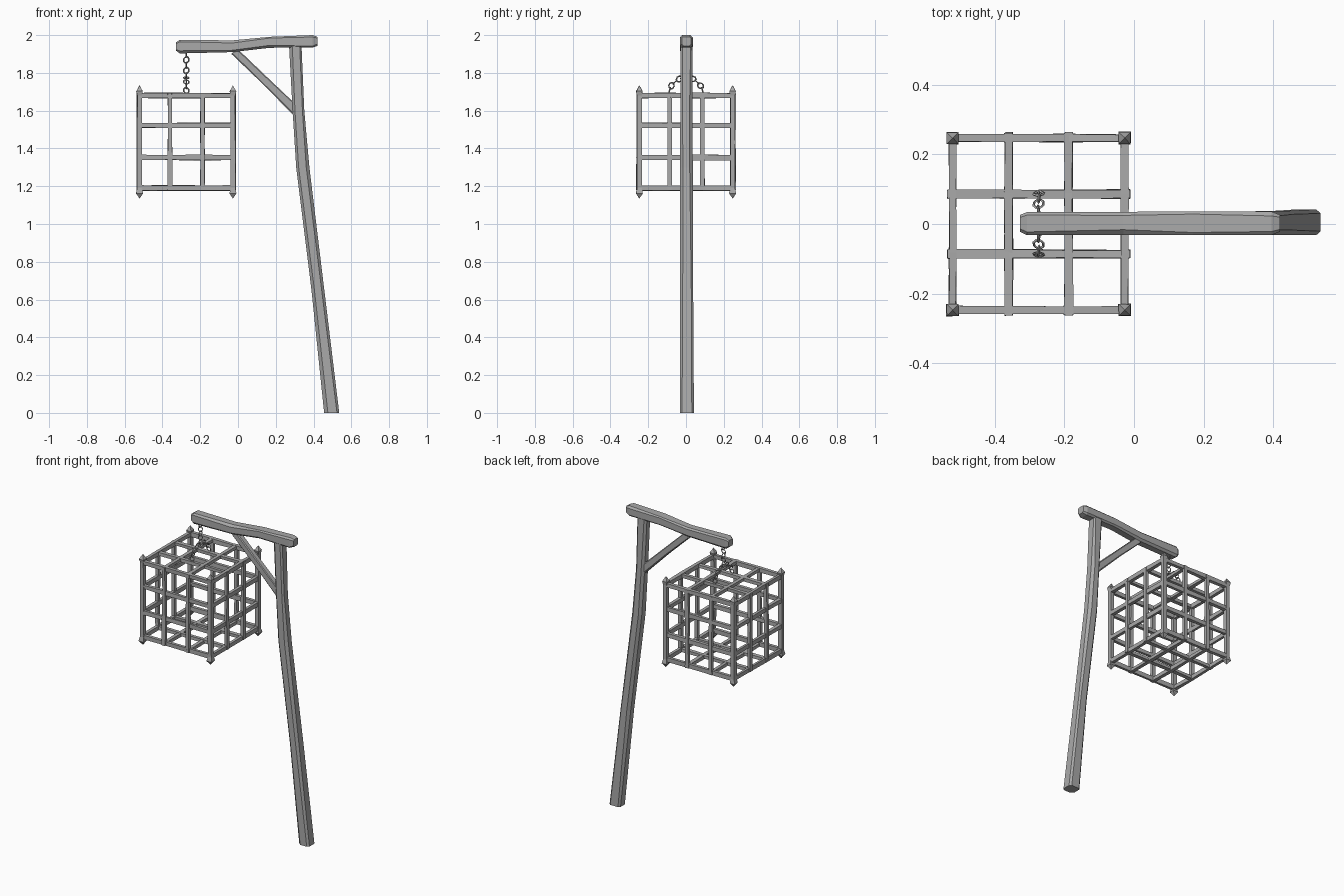
import bpy, bmesh, random
from math import pi
from mathutils import Vector, Matrix

random.seed(4)
cube = bpy.data.objects.get("Cube")
if cube:
    bpy.data.objects.remove(cube)

grey = bpy.data.materials.new("plain grey")
grey.use_nodes = True
grey.diffuse_color = (0.4, 0.4, 0.4, 1)
grey.node_tree.nodes["Principled BSDF"].inputs["Base Color"].default_value = (0.4, 0.4, 0.4, 1)

X, Y, Z = Vector((1, 0, 0)), Vector((0, 1, 0)), Vector((0, 0, 1))


def loft(name, sections, u, v, cut=0.0, jitter=0.0):
    """Beam through sections (centre, half size along u, half size along v), corners cut."""
    bm = bmesh.new()
    rings = []
    for centre, a, b in sections:
        ring = []
        for su, sv in ((1, 1), (-1, 1), (-1, -1), (1, -1)):
            k = cut * random.uniform(0.6, 1.3)
            if cut:
                pts = [(1, 1 - k), (1 - k, 1)]
                if su * sv < 0:
                    pts.reverse()
            else:
                pts = [(1, 1)]
            for p, q in pts:
                wob = random.uniform(-jitter, jitter)
                ring.append(bm.verts.new(Vector(centre) + u * (su * p * a + wob) + v * (sv * q * b + wob)))
        rings.append(ring)
    n = len(rings[0])
    for r0, r1 in zip(rings, rings[1:]):
        for i in range(n):
            j = (i + 1) % n
            bm.faces.new((r0[i], r0[j], r1[j], r1[i]))
    bm.faces.new(rings[0])
    bm.faces.new(rings[-1])
    bmesh.ops.remove_doubles(bm, verts=bm.verts, dist=0.0002)
    bmesh.ops.recalc_face_normals(bm, faces=bm.faces)
    mesh = bpy.data.meshes.new(name)
    bm.to_mesh(mesh)
    bm.free()
    mesh.materials.append(grey)
    obj = bpy.data.objects.new(name, mesh)
    bpy.context.collection.objects.link(obj)
    return obj


# Leaning upright, bent at about two thirds of its height
loft("upright", [
    ((0.496, 0.005, 0), 0.04, 0.037),
    ((0.423, 0.003, 0.65), 0.034, 0.035),
    ((0.343, 0.002, 1.3), 0.035, 0.034),
    ((0.32, 0.002, 1.6), 0.031, 0.032),
    ((0.303, 0.002, 1.95), 0.033, 0.031)], X, Y, cut=0.4)

# Crooked top arm with chamfered ends
loft("arm", [
    ((-0.328, 0.002, 1.94), 0.022, 0.024),
    ((-0.308, 0.001, 1.939), 0.036, 0.033),
    ((-0.03, 0.002, 1.941), 0.031, 0.033),
    ((0.17, 0.002, 1.962), 0.029, 0.034),
    ((0.395, 0.002, 1.967), 0.033, 0.034),
    ((0.42, 0.002, 1.967), 0.024, 0.024)], Z, Y, cut=0.35)

# Diagonal brace
loft("brace", [
    ((-0.02, 0.002, 1.915), 0.021, 0.02),
    ((0.14, 0.002, 1.762), 0.021, 0.018),
    ((0.31, 0.002, 1.595), 0.025, 0.02)], (X + Z).normalized(), Y, cut=0.25)

# Cage layout
CX, HALF, INNER, LOW, HIGH = -0.274, 0.247, 0.086, 1.19, 1.68
levels = (LOW, 1.352, 1.522, HIGH)


def bar(name, start, end, u, v, a=0.011, b=0.011):
    """Slightly uneven forged bar."""
    p, q = Vector(start), Vector(end)
    loft(name, [(p.lerp(q, t), a * random.uniform(0.9, 1.15), b * random.uniform(0.9, 1.15))
                for t in (0, 0.34, 0.67, 1)], u, v, jitter=0.0015)


for sx in (-1, 1):
    for sy in (-1, 1):
        # Corner post with a flared point at each end
        x, y = CX + sx * HALF, sy * HALF
        loft("corner_post", [
            ((x, y, 1.136), 0.0005, 0.0005), ((x, y, 1.162), 0.018, 0.018),
            ((x, y, 1.19), 0.0125, 0.0125), ((x, y, 1.43), 0.013, 0.013),
            ((x, y, 1.68), 0.0125, 0.0125), ((x, y, 1.703), 0.017, 0.017),
            ((x, y, 1.733), 0.0005, 0.0005)], X, Y, jitter=0.001)

for s in (-1, 1):
    # Horizontal rails round the four sides
    for z in levels:
        bar("rail_across", (CX - 0.258, s * HALF, z), (CX + 0.258, s * HALF, z), Y, Z, 0.010, 0.013)
        bar("rail_deep", (CX + s * HALF, -0.258, z), (CX + s * HALF, 0.258, z), X, Z, 0.010, 0.013)
    for t in (-1, 1):
        # Upright bars on the outside of each side
        x, y = CX + t * INNER, s * 0.252
        bar("upright_bar", (x, y, 1.18), (x, y, 1.692), X, Y, 0.011, 0.010)
        x, y = CX + s * 0.252, t * INNER
        bar("upright_bar", (x, y, 1.18), (x, y, 1.692), X, Y, 0.010, 0.011)
    for z, lift in ((LOW, -0.003), (HIGH, 0.003)):
        # Roof and floor grid
        bar("grid_across", (CX - 0.262, s * INNER, z), (CX + 0.262, s * INNER, z), Y, Z, 0.012, 0.010)
        x = CX + s * INNER
        bar("grid_deep", (x, -0.262, z + lift), (x, 0.262, z + lift), X, Z, 0.012, 0.010)


def link(centre, along, normal):
    """Eight-sided chain link, long side following the chain."""
    bpy.ops.mesh.primitive_torus_add(major_segments=8, minor_segments=4,
                                     major_radius=0.0135, minor_radius=0.0035)
    obj = bpy.context.object
    obj.name = "chain_link"
    d, n = along.normalized(), normal.normalized()
    rot = Matrix((d, n.cross(d), n)).transposed()
    spin = Matrix.Rotation(pi / 8, 4, "Z")
    stretch = Matrix.Diagonal((1.3, 1, 1, 1))
    obj.matrix_world = Matrix.Translation(centre) @ rot.to_4x4() @ stretch @ spin
    obj.data.materials.append(grey)


# Hanging chain, splitting into two short chains to the roof bars
for i in range(5):
    link(Vector((CX, 0, 1.897 - 0.028 * i)), Z, X if i % 2 == 0 else Y)
for s in (-1, 1):
    path = [Vector((CX, s * y, z)) for y, z in
            ((0.014, 1.774), (0.036, 1.768), (0.058, 1.752), (0.077, 1.732), (0.087, 1.707))]
    for i, p in enumerate(path):
        along = path[min(i + 1, 4)] - path[max(i - 1, 0)]
        link(p, along, X if i % 2 else along.cross(X))
